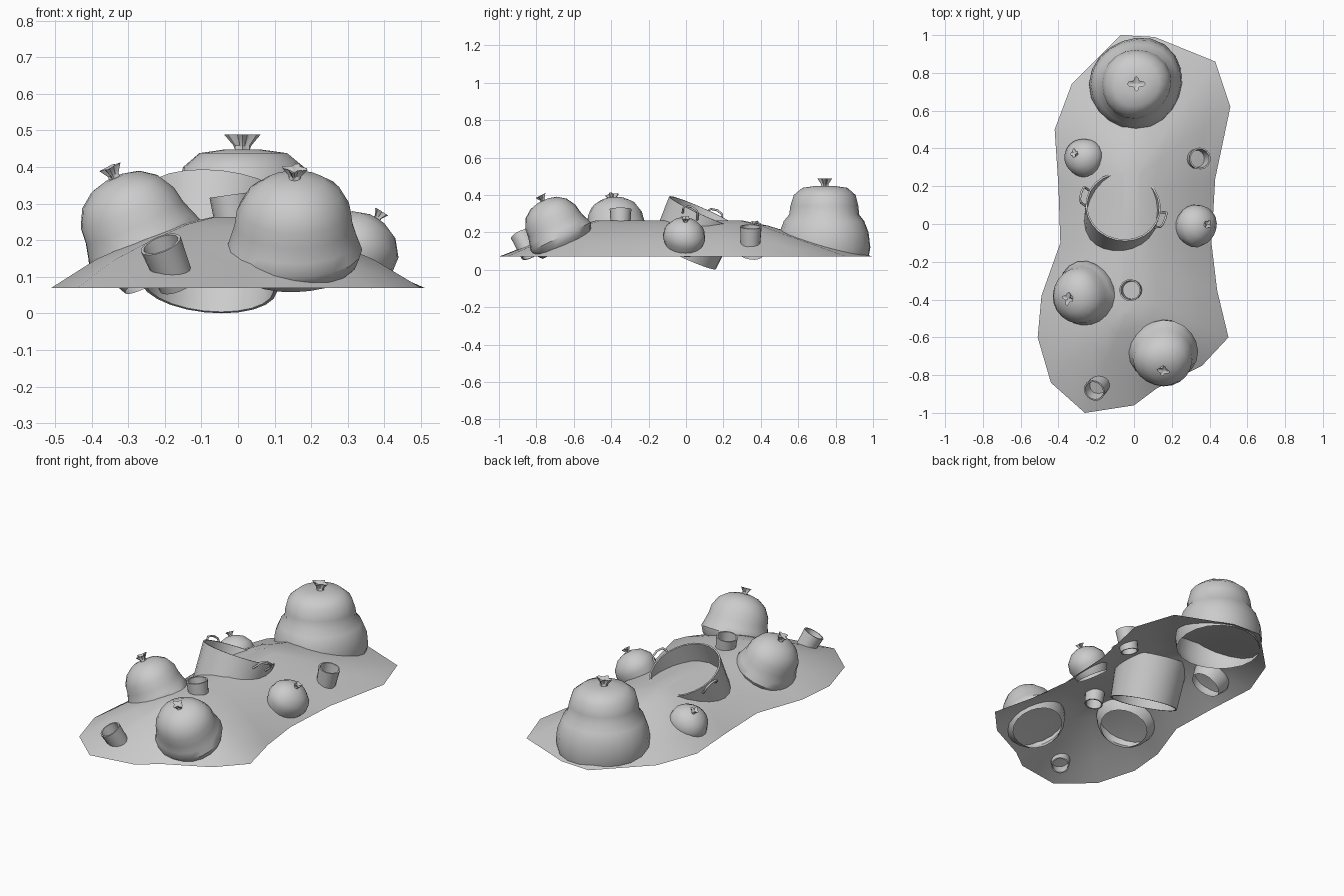
import bpy, bmesh
from math import sin, cos, pi, radians
from mathutils import Vector

if "Cube" in bpy.data.objects:
    bpy.data.objects.remove(bpy.data.objects["Cube"])


def finish(name, bm, angle=40):
    bmesh.ops.recalc_face_normals(bm, faces=bm.faces)
    me = bpy.data.meshes.new(name)
    bm.to_mesh(me)
    bm.free()
    ob = bpy.data.objects.new(name, me)
    bpy.context.collection.objects.link(ob)
    bpy.ops.object.select_all(action='DESELECT')
    ob.select_set(True)
    bpy.context.view_layer.objects.active = ob
    bpy.ops.object.shade_smooth_by_angle(angle=radians(angle))
    return ob


def skin(bm, rings):
    """Join consecutive closed vertex rings with quads."""
    for a, b in zip(rings, rings[1:]):
        n = len(a)
        for i in range(n):
            j = (i + 1) % n
            bm.faces.new((a[i], a[j], b[j], b[i]))


def lathe(name, profile, loc, axis, segs, wobble=None, cap_end=False, closed=False):
    """Revolve (radius, height) points about an arbitrary axis."""
    bm = bmesh.new()
    rot = Vector(axis).to_track_quat('Z', 'Y')
    rings = []
    for k, (r, h) in enumerate(profile):
        ring = []
        for i in range(segs):
            a = 2 * pi * i / segs
            f = wobble(a, k) if wobble else 1
            ring.append(bm.verts.new(Vector(loc) + rot @ Vector((r * f * cos(a), r * f * sin(a), h))))
        rings.append(ring)
    skin(bm, rings + rings[:1] if closed else rings)
    if cap_end:
        bm.faces.new(rings[-1])
    return finish(name, bm)


# Dirt mound: an irregular outline rising to a ridge, open underneath
outline = [(-.07, 1), (.11, .99), (.43, .86), (.51, .62), (.43, .24), (.41, -.1),
           (.44, -.35), (.50, -.6), (.36, -.75), (.12, -.87), (0, -.96), (-.26, -1),
           (-.44, -.84), (-.51, -.6), (-.49, -.38), (-.39, -.1), (-.40, .2),
           (-.42, .5), (-.33, .74)]
bm = bmesh.new()
rings = []
# levels: inward fraction, height, extra fullness away from the back end
for t, z, full in ((0, .07, 0), (.25, .118, .03), (.5, .175, .028), (.72, .232, .012), (.9, .264, 0)):
    ring = []
    for x, y in outline:
        ry = max(-.42, min(.22, y * .6))
        k = 1 if -.9 < y < .3 else .3
        ring.append(bm.verts.new((x + (-.02 - x) * t, y + (ry - y) * t, z + full * k)))
    rings.append(ring)
skin(bm, rings)
bm.faces.new(rings[-1])
finish("mound", bm, 60)

# Tied sacks: body profile, then a pinched neck and a ruffled flare
big = [(.235, .07), (.246, .12), (.238, .2), (.215, .26), (.187, .295), (.182, .34),
       (.165, .4), (.12, .438), (.05, .448)]
medium = [(.14, -.045), (.168, -.015), (.182, .02), (.17, .055), (.158, .095), (.152, .14),
          (.124, .19), (.08, .222), (.03, .235)]
small = [(.09, -.04), (.113, .025), (.105, .07), (.07, .11), (.025, .128)]


def sack(name, body, loc, axis, scale, knot, phase):
    top = body[-1][1]
    profile = [(r * scale, h * scale) for r, h in body]
    profile += [(knot * .45, top * scale), (knot * .5, top * scale + knot * .25),
                (knot, top * scale + knot * .9), (knot * .3, top * scale + knot * .65)]
    nb = len(body)

    def wobble(a, k):
        if k > nb:
            return .75 + .25 * cos(4 * a + phase) + .1 * cos(2 * a)
        return 1 + .025 * sin(2 * a + phase) + .02 * cos(3 * a + k * .5 + phase)
    lathe(name, profile, loc, axis, 20, wobble, cap_end=True)


sack("sack_large", big, (.012, .742, 0), (0, 0, 1), 1, .045, 0)
sack("sack_front", medium, (.155, -.664, .157), (0, -.43, .9), 1, .034, 1)
sack("sack_left", medium, (-.248, -.37, .17), (-.4, -.1, .9), .94, .036, 2)
sack("sack_small_right", small, (.312, -.01, .15), (.5, .05, .8), 1, .026, 3)
sack("sack_small_left", small, (-.25, .345, .13), (-.45, .2, .8), .93, .026, 4)

# Tilted cooking pot: an open double wall, half buried
base = Vector((-.08, -.01, .083))
axis = Vector((.09, .41, .91)).normalized()
lathe("pot", [(.188, -.004), (.2, .25), (.191, .25), (.179, -.004)],
      base, axis, 24, closed=True)

# Pot handles
for side, name in ((1, "pot_handle_left"), (-1, "pot_handle_right")):
    out = Vector((-.95, .31, 0)) * side
    out = (out - axis * out.dot(axis)).normalized()
    along = axis.cross(out)
    cu = bpy.data.curves.new(name, 'CURVE')
    cu.dimensions = '3D'
    cu.bevel_depth = .006
    cu.bevel_resolution = 1
    cu.use_fill_caps = True
    sp = cu.splines.new('POLY')
    path = [(-.045, -.008, .215), (-.045, .02, .24), (-.035, .03, .26), (0, .033, .268),
            (.035, .03, .26), (.045, .02, .24), (.045, -.008, .215)]
    sp.points.add(len(path) - 1)
    for p, (s, o, h) in zip(sp.points, path):
        p.co = (*(base + along * s + out * (.2 + o) + axis * h), 1)
    bpy.context.collection.objects.link(bpy.data.objects.new(name, cu))

# Small cups: open double walls, sunk into the dirt
cup = [(.05, -.04), (.058, .09), (.05, .09), (.043, -.04)]
for name, loc, ax in (("cup_right", (.33, .345, .142), (.22, .02, 1)),
                      ("cup_middle", (-.008, -.35, .235), (-.14, 0, 1)),
                      ("cup_front", (-.18, -.848, .112), (-.36, -.4, .9))):
    lathe(name, cup, loc, ax, 16, closed=True)
